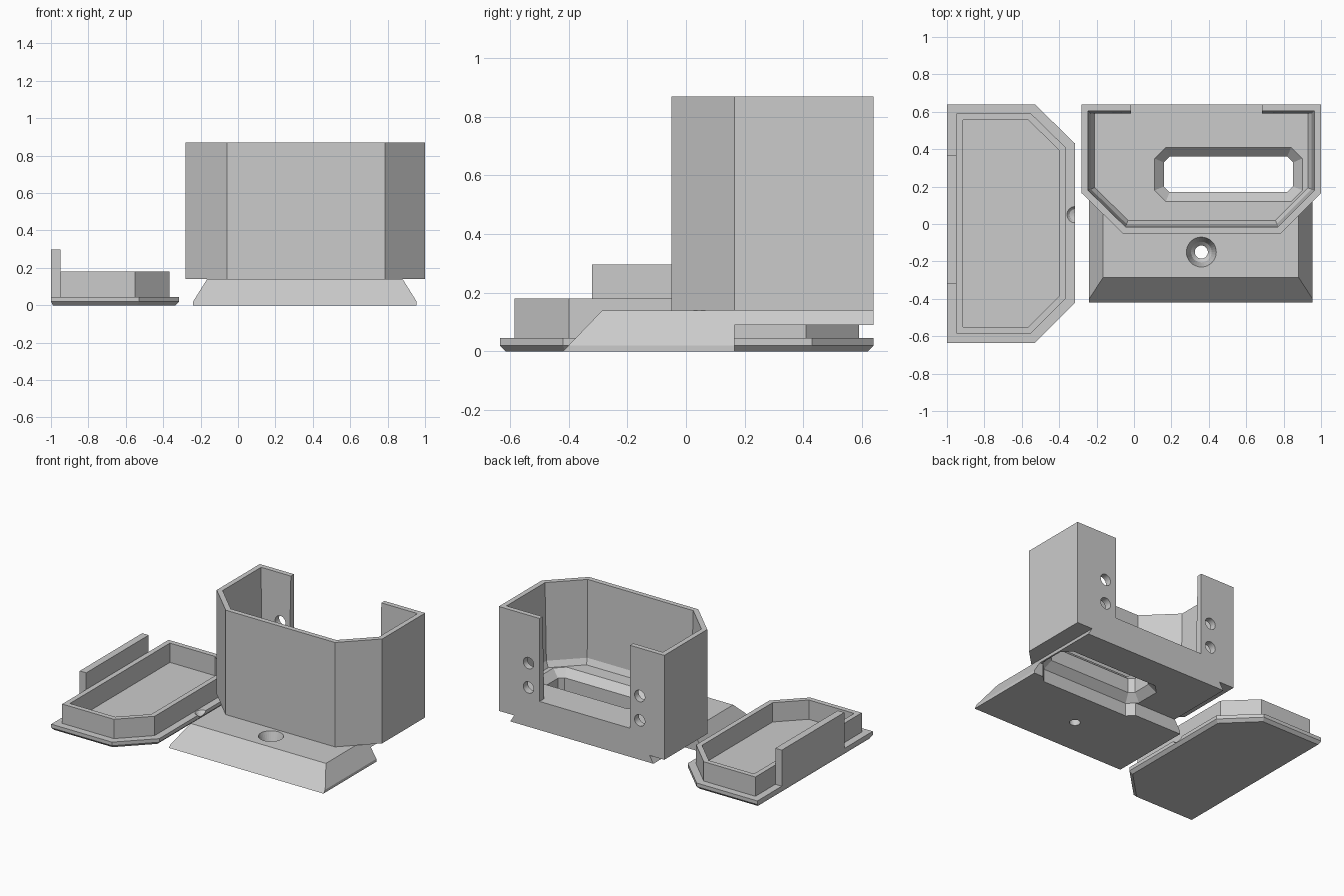
import bpy, bmesh, math
from mathutils import Vector

if "Cube" in bpy.data.objects:
    bpy.data.objects.remove(bpy.data.objects["Cube"])

grey = bpy.data.materials.new("light_grey")
grey.diffuse_color = (0.6, 0.6, 0.6, 1)
grey.use_nodes = True
grey.node_tree.nodes["Principled BSDF"].inputs["Base Color"].default_value = grey.diffuse_color


def inset(pts, d):
    """Offset a counter-clockwise outline inwards; d is one distance or one per edge."""
    n = len(pts)
    ds = d if isinstance(d, (list, tuple)) else [d] * n
    lines = []
    for i in range(n):
        a, b = Vector(pts[i]), Vector(pts[(i + 1) % n])
        t = (b - a).normalized()
        nrm = Vector((-t.y, t.x))
        lines.append((nrm, nrm.dot(a) + ds[i]))
    out = []
    for i in range(n):
        (n1, c1), (n2, c2) = lines[i - 1], lines[i]
        det = n1.x * n2.y - n1.y * n2.x
        out.append(((c1 * n2.y - c2 * n1.y) / det, (n1.x * c2 - n2.x * c1) / det))
    return out


def loft(name, rings):
    """Closed solid through rings of 3D points."""
    bm = bmesh.new()
    vs = [[bm.verts.new(p) for p in r] for r in rings]
    n = len(vs[0])
    bm.faces.new(vs[0][::-1])
    bm.faces.new(vs[-1])
    for lo, hi in zip(vs, vs[1:]):
        for i in range(n):
            j = (i + 1) % n
            bm.faces.new((lo[i], lo[j], hi[j], hi[i]))
    bmesh.ops.recalc_face_normals(bm, faces=bm.faces)
    me = bpy.data.meshes.new(name)
    bm.to_mesh(me)
    bm.free()
    me.materials.append(grey)
    ob = bpy.data.objects.new(name, me)
    bpy.context.collection.objects.link(ob)
    return ob


def stack(name, levels):
    """Solid from (outline, z) levels."""
    return loft(name, [[(x, y, z) for x, y in o] for o, z in levels])


def rect(x0, x1, y0, y1):
    return [(x0, y0), (x1, y0), (x1, y1), (x0, y1)]


def circle(x, y, r, n=32):
    return [(x + r * math.cos(2 * math.pi * i / n), y + r * math.sin(2 * math.pi * i / n))
            for i in range(n)]


def cut(ob, cutters):
    """Subtract each cutter and bake the result."""
    for c in cutters:
        c.hide_render = True
        m = ob.modifiers.new("cut", 'BOOLEAN')
        m.operation, m.solver, m.object = 'DIFFERENCE', 'EXACT', c
    bpy.context.view_layer.update()
    dg = bpy.context.evaluated_depsgraph_get()
    me = bpy.data.meshes.new_from_object(ob.evaluated_get(dg))
    ob.modifiers.clear()
    ob.data = me


# Holder box: chamfered front corners, drafted inside walls, bevelled floor edge
outer = [(-0.06, -0.05), (0.785, -0.05), (1, 0.165), (1, 0.64), (-0.28, 0.64), (-0.28, 0.165)]
box = stack("holder_box", [(outer, 0.14), (outer, 0.87)])


def walls(d, back):
    return inset(outer, [d, d, d, back, d, d])


cavity = stack("cavity_cutter", [(walls(0.07, 0.05), 0.29), (walls(0.05, 0.05), 0.33),
                                 (walls(0.035, 0.035), 0.87), (walls(0.035, 0.035), 0.9)])
opening = stack("opening_cutter", [(rect(-0.015, 0.685, 0.55, 0.7), z) for z in (0.29, 0.9)])

# Strap slot, flared at both ends
x0, x1, y0, y1, c = 0.11, 0.90, 0.12, 0.41, 0.06
slot_o = [(x0 + c, y0), (x1 - c, y0), (x1, y0 + c), (x1, y1 - c),
          (x1 - c, y1), (x0 + c, y1), (x0, y1 - c), (x0, y0 + c)]
slot_i = inset(slot_o, 0.05)
slot = stack("slot_cutter", [(slot_o, -0.02), (slot_o, 0.09), (slot_i, 0.139), (slot_i, 0.24),
                             (slot_o, 0.29), (inset(slot_o, -0.01), 0.30)])

# Round holes in the two back flanges
holes = []
for hx in (-0.09, 0.77):
    for hz in (0.365, 0.535):
        holes.append(loft("hole_cutter", [[(px, y, pz) for px, pz in circle(hx, hz, 0.04)]
                                          for y in (0.52, 0.7)]))
cut(box, [cavity, opening, slot] + holes)

# Dovetail base: tapered profile run front to back with a sloped front
profile = [(-0.24, 0), (0.955, 0), (0.955, 0.02), (0.88, 0.14), (-0.165, 0.14), (-0.24, 0.02)]
base = loft("dovetail_base", [[(x, -0.42 + 0.96 * z, z) for x, z in profile],
                              [(x, 0.64, z) for x, z in profile]])
step = stack("step_cutter", [(rect(-0.5, 1.2, 0.165, 0.8), z) for z in (-0.1, 0.09)])
screw = stack("screw_cutter", [(circle(0.36, -0.15, r), z) for r, z in
                               ((0.035, -0.02), (0.035, 0.04), (0.055, 0.06),
                                (0.08, 0.14), (0.083, 0.15))])
cut(base, [step, slot, screw])

# Lid flange with bevelled underside and a small thumb scoop
lid = [(-1, -0.635), (-0.53, -0.635), (-0.315, -0.42), (-0.315, 0.43), (-0.53, 0.64), (-1, 0.64)]
flange = stack("lid_flange", [(inset(lid, [0.02] * 5 + [0.01]), 0), (lid, 0.02), (lid, 0.045)])
scoop = stack("scoop_cutter", [(circle(-0.315, 0.05, r, 16), z) for r, z in
                               ((0.01, 0.025), (0.03, 0.03), (0.045, 0.046), (0.045, 0.1))])
cut(flange, [scoop])

# Lid rim that plugs into the holder
rim_o = inset(lid, 0.05)
rim_i = inset(lid, 0.085)
rim = stack("lid_rim", [(rim_o, 0.045), (rim_o, 0.18)])
hollow = stack("rim_cutter", [(rim_i, 0.0), (rim_i, 0.3)])
cut(rim, [hollow])

# Tab that closes the holder's back opening
stack("lid_tab", [(rect(-1, -0.95, -0.32, 0.37), z) for z in (0.045, 0.297)])

# Remove the cutting helpers
for ob in list(bpy.data.objects):
    if "_cutter" in ob.name:
        bpy.data.objects.remove(ob)
